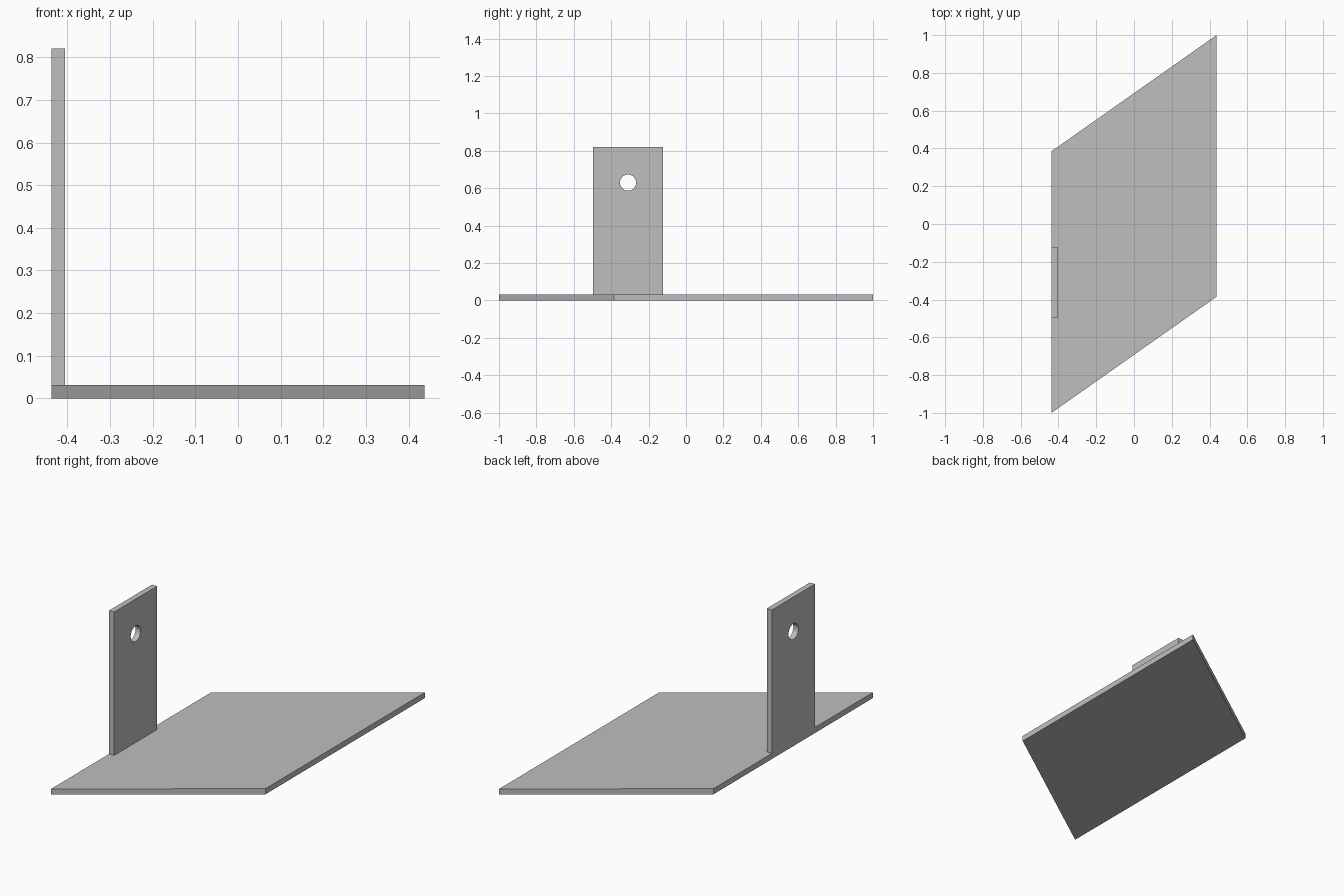
import bpy
import bmesh
from mathutils import Matrix

default_cube = bpy.data.objects.get("Cube")
if default_cube:
    bpy.data.objects.remove(default_cube, do_unlink=True)

HALF_WIDTH = 0.437
THICK = 0.031

grey = bpy.data.materials.new("plain grey")
grey.use_nodes = True
colour = (0.52, 0.52, 0.52, 1)
grey.diffuse_color = colour
grey.node_tree.nodes["Principled BSDF"].inputs["Base Color"].default_value = colour


def extruded(name, outline, direction):
    """Solid made by sweeping a flat outline along a direction."""
    bm = bmesh.new()
    face = bm.faces.new([bm.verts.new(p) for p in outline])
    swept = bmesh.ops.extrude_face_region(bm, geom=[face])["geom"]
    moved = [v for v in swept if isinstance(v, bmesh.types.BMVert)]
    bmesh.ops.translate(bm, verts=moved, vec=direction)
    bmesh.ops.recalc_face_normals(bm, faces=bm.faces)
    mesh = bpy.data.meshes.new(name)
    bm.to_mesh(mesh)
    bm.free()
    mesh.materials.append(grey)
    obj = bpy.data.objects.new(name, mesh)
    bpy.context.collection.objects.link(obj)
    return obj


# Slanted base plate
extruded("base_plate",
         [(-HALF_WIDTH, -1, 0), (HALF_WIDTH, -0.385, 0),
          (HALF_WIDTH, 1, 0), (-HALF_WIDTH, 0.385, 0)],
         (0, 0, THICK))

# Upright tab, flush with the right edge of the base
y0, y1, top = -0.497, -0.123, 0.82
tab = extruded("upright_tab",
               [(-HALF_WIDTH, y0, THICK), (-HALF_WIDTH, y1, THICK),
                (-HALF_WIDTH, y1, top), (-HALF_WIDTH, y0, top)],
               (THICK, 0, 0))

# Round hole through the tab
bpy.ops.mesh.primitive_cylinder_add(
    vertices=48, radius=0.043, depth=0.2,
    location=(-HALF_WIDTH, (y0 + y1) / 2, 0.63))
cutter = bpy.context.object
cutter.name = "hole_cutter"
cutter.data.transform(Matrix.Rotation(1.5708, 4, "Y"))
cutter.data.materials.append(grey)
cutter.hide_render = True

bpy.ops.object.select_all(action="DESELECT")
tab.select_set(True)
bpy.context.view_layer.objects.active = tab
cut = tab.modifiers.new("hole", "BOOLEAN")
cut.operation = "DIFFERENCE"
cut.solver = "EXACT"
cut.object = cutter
bpy.ops.object.modifier_apply(modifier=cut.name)
bpy.data.objects.remove(cutter, do_unlink=True)
bpy.ops.object.shade_smooth_by_angle()
